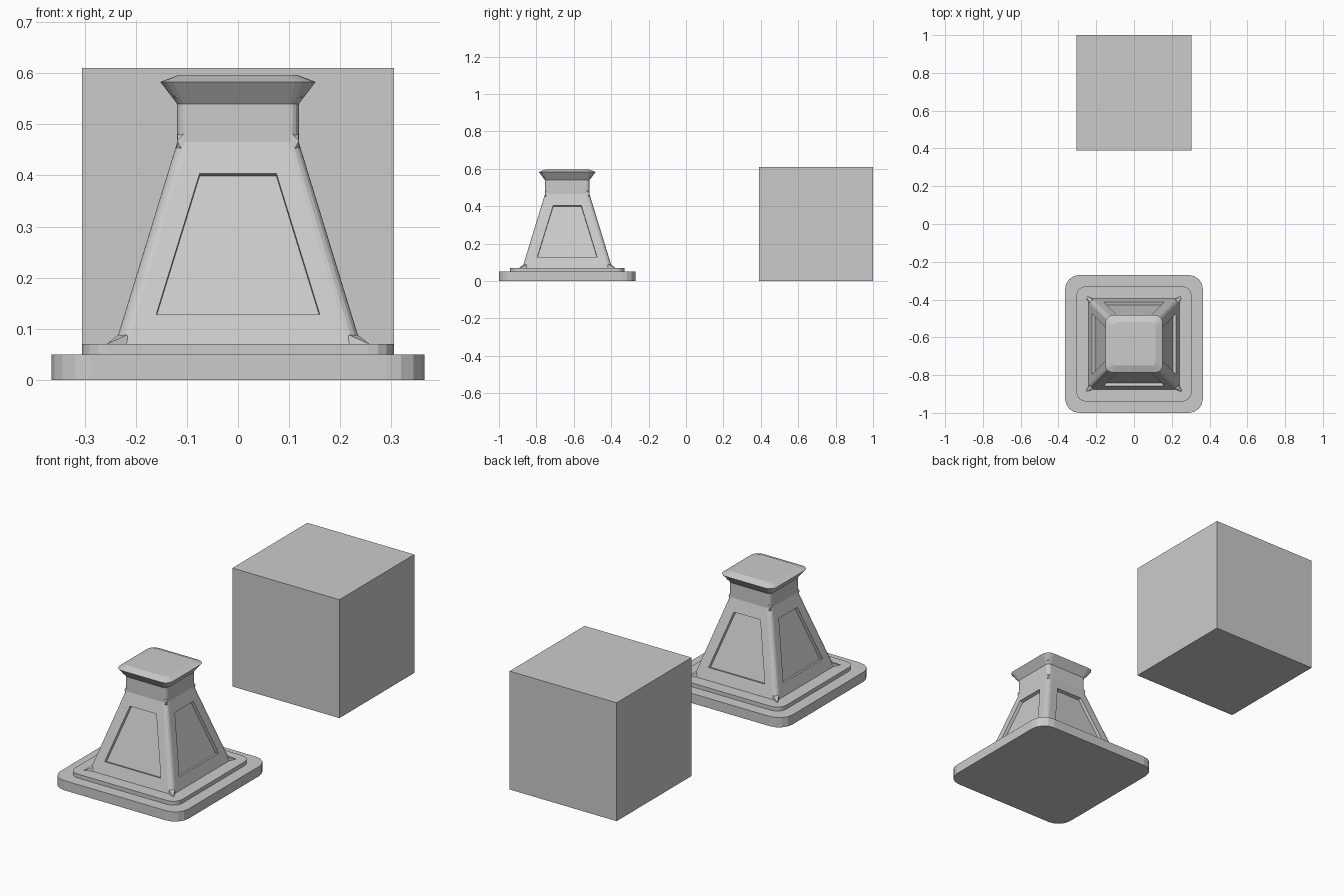
import bpy, bmesh
from math import sin, cos, pi
from mathutils import Vector, Matrix

if "Cube" in bpy.data.objects:
    bpy.data.objects.remove(bpy.data.objects["Cube"])

CY = -0.635   # pedestal centre in y
N = 4         # segments per rounded corner


def finish(bm, name, loc):
    bmesh.ops.recalc_face_normals(bm, faces=bm.faces[:])
    me = bpy.data.meshes.new(name)
    bm.to_mesh(me)
    bm.free()
    ob = bpy.data.objects.new(name, me)
    ob.location = loc
    bpy.context.collection.objects.link(ob)
    return ob


def ring(bm, half, r, z):
    """Rounded square ring, N + 1 points per corner."""
    pts = []
    for i in range(4):
        a0 = i * pi / 2
        mid = a0 + pi / 4
        cx = (half - r) * (1 if cos(mid) > 0 else -1)
        cy = (half - r) * (1 if sin(mid) > 0 else -1)
        for j in range(N + 1):
            a = a0 + j * pi / 2 / N
            pts.append(bm.verts.new((cx + r * cos(a), cy + r * sin(a), z)))
    return pts


def panel(bm, a, b, c, d):
    """Sloped side a-b (bottom), c-d (top) with a recessed trapezoid."""
    m0, m1 = (a.co + b.co) / 2, (c.co + d.co) / 2
    t = (b.co - a.co).normalized()
    n = t.cross((m1 - m0).normalized())

    def at(z, h):
        return m0.lerp(m1, (z - m0.z) / (m1.z - m0.z)) + t * h

    rim = [at(0.128, -0.16), at(0.128, 0.16), at(0.404, 0.075), at(0.404, -0.075)]
    outer = [a, b, c, d]
    inner = [bm.verts.new(p) for p in rim]
    deep = [bm.verts.new(p - n * 0.017) for p in rim]
    for lo, hi in ((outer, inner), (inner, deep)):
        for k in range(4):
            q = (k + 1) % 4
            bm.faces.new((lo[k], lo[q], hi[q], hi[k]))
    bm.faces.new(deep)


# Pedestal: stepped plinth, tapered body, neck and cap as one loft
profile = [(0.365, 0.075, 0), (0.365, 0.075, 0.05),
           (0.305, 0.05, 0.05), (0.305, 0.05, 0.07),
           (0.24, 0.024, 0.07), (0.119, 0.02, 0.465),
           (0.119, 0.018, 0.54), (0.152, 0.04, 0.583),
           (0.115, 0.022, 0.597)]
BODY = 4
bm = bmesh.new()
rings = [ring(bm, *p) for p in profile]
count = len(rings[0])
for level in range(len(rings) - 1):
    lo, hi = rings[level], rings[level + 1]
    for k in range(count):
        q = (k + 1) % count
        if level == BODY and k % (N + 1) == N:
            panel(bm, lo[k], lo[q], hi[q], hi[k])
        else:
            bm.faces.new((lo[k], lo[q], hi[q], hi[k]))
bm.faces.new(rings[0][::-1])
bm.faces.new(rings[-1])
finish(bm, "pedestal", (0, CY, 0))


# Small pointed spurs on each corner where the body, neck and cap meet
def spurs(name, tip, wings):
    bm = bmesh.new()
    for i in range(4):
        rot = Matrix.Rotation(i * pi / 2, 3, 'Z')
        pts = [Vector((tip[0], tip[0], tip[1]))]
        for x, y, z in wings:
            pts += [Vector((x, y, z)), Vector((y, x, z))]
        vs = [bm.verts.new(rot @ p) for p in pts]
        bmesh.ops.convex_hull(bm, input=vs)
    finish(bm, name, (0, CY, 0))


spurs("foot_spurs", (0.257, 0.07), [(0.217, 0.235, 0.088), (0.215, 0.238, 0.07)])
spurs("shoulder_spurs", (0.119, 0.468), [(0.101, 0.118, 0.486), (0.108, 0.121, 0.446)])
spurs("cap_spurs", (0.126, 0.555), [(0.095, 0.12, 0.543), (0.1, 0.128, 0.555)])

# Plain cube behind the pedestal
bm = bmesh.new()
bmesh.ops.create_cube(bm, size=0.61)
finish(bm, "cube_block", (0, 0.695, 0.305))
